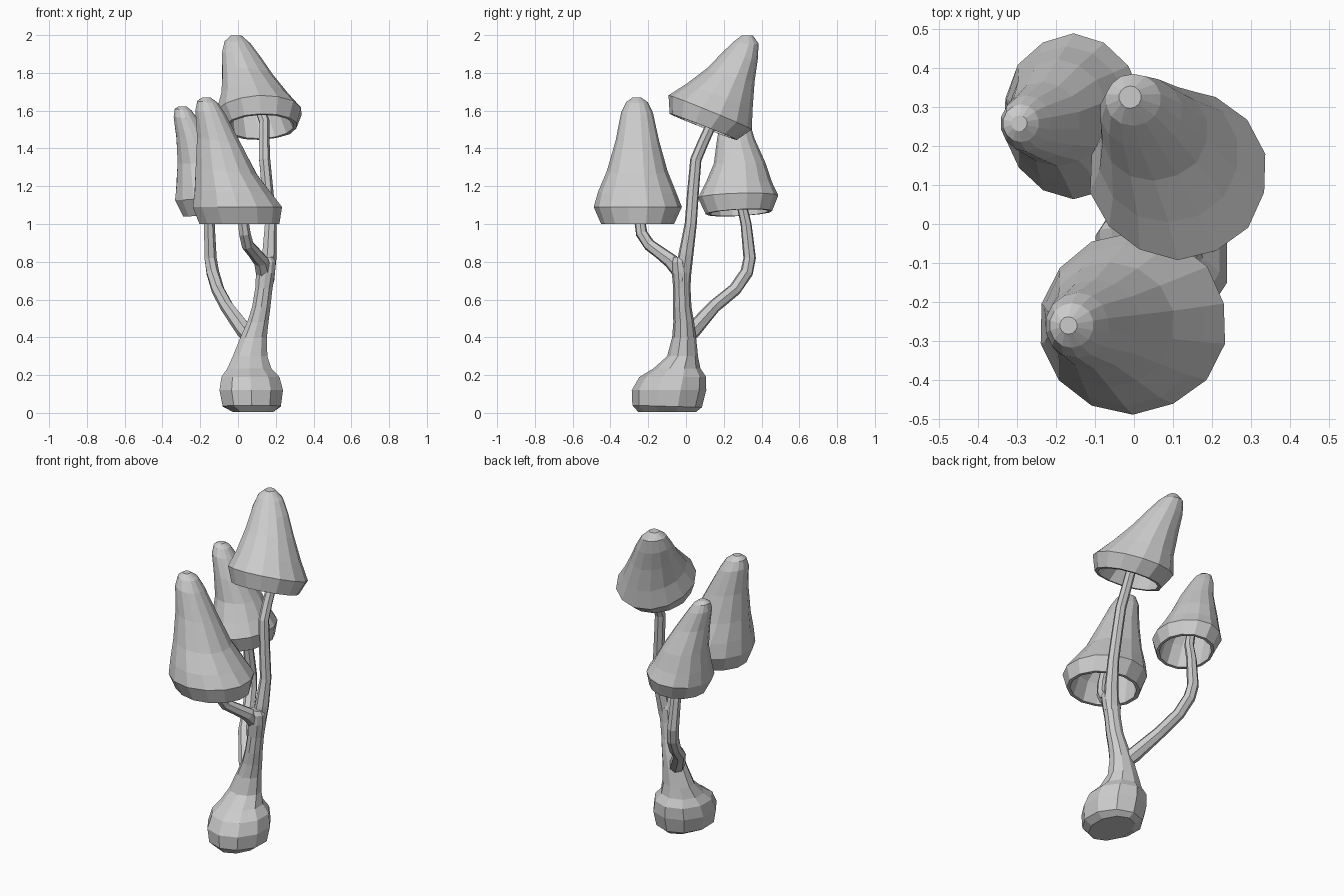
import bpy, bmesh, math, random
from mathutils import Vector

random.seed(4)
grey = bpy.data.materials.new("plain grey")
grey.diffuse_color = (0.6, 0.6, 0.6, 1)


def loft(name, rings):
    """Skin a list of equal-length point rings, closing both ends."""
    bm = bmesh.new()
    rows = [[bm.verts.new(p) for p in r] for r in rings]
    n = len(rows[0])
    for a, b in zip(rows, rows[1:]):
        for i in range(n):
            j = (i + 1) % n
            bm.faces.new((a[i], a[j], b[j], b[i]))
    bm.faces.new(rows[0][::-1])
    bm.faces.new(rows[-1])
    bmesh.ops.recalc_face_normals(bm, faces=bm.faces)
    me = bpy.data.meshes.new(name)
    bm.to_mesh(me)
    bm.free()
    me.materials.append(grey)
    ob = bpy.data.objects.new(name, me)
    bpy.context.collection.objects.link(ob)
    return ob


def ring(cx, cy, cz, rx, ry, sy=0, sx=0, n=14, jit=None):
    """Ellipse seen from above, tilted by slopes in x and y."""
    pts = []
    for i in range(n):
        a = 2 * math.pi * (i + 0.5) / n
        k = 1.022 * (1 + (jit[i] if jit else 0))
        dx, dy = rx * k * math.cos(a), ry * k * math.sin(a)
        pts.append(Vector((cx + dx, cy + dy, cz + sx * dx + sy * dy)))
    return pts


def cap(name, spec):
    """Hollow bell: inner surface, lip, then outer surface up to the tip."""
    jits = [[random.uniform(-0.015, 0.015) for _ in range(14)] for _ in spec]
    outer = [ring(*s, jit=j) for s, j in zip(spec, jits)]
    inner = []
    for k, f in ((4, 0.6), (3, 0.76), (2, 0.84), (0, 0.9)):
        x, y, z, rx, ry, sy, sx = spec[k]
        drop = 0.03 if k else 0
        inner.append(ring(x, y, z - drop, rx * f, ry * f, sy, sx))
    loft(name, inner + outer)


def tube(name, path, n=7):
    """Branch following a path of (x, y, z, radius)."""
    P = [Vector(p[:3]) for p in path]
    rings = []
    for i, p in enumerate(P):
        t = (P[min(i + 1, len(P) - 1)] - P[max(i - 1, 0)]).normalized()
        v = t.cross(Vector((1, 0, 0))).normalized()
        u = v.cross(t)
        r = path[i][3] * 1.06
        rings.append([p + r * (math.cos(2 * math.pi * k / n) * u + math.sin(2 * math.pi * k / n) * v)
                      for k in range(n)])
    loft(name, rings)


# bulbous foot and main trunk
loft("foot_and_trunk", [ring(*s, n=10) for s in (
    (0.08, -0.10, 0.005, 0.11, 0.15),
    (0.073, -0.10, 0.035, 0.158, 0.18, -0.03),
    (0.07, -0.09, 0.12, 0.173, 0.193),
    (0.066, -0.07, 0.19, 0.158, 0.173),
    (0.06, -0.048, 0.235, 0.12, 0.122),
    (0.064, -0.018, 0.30, 0.094, 0.08),
    (0.083, -0.01, 0.40, 0.072, 0.062),
    (0.105, -0.012, 0.48, 0.058, 0.054),
    (0.123, -0.02, 0.56, 0.05, 0.048),
    (0.137, -0.022, 0.66, 0.047, 0.045),
    (0.146, -0.024, 0.74, 0.052, 0.05),
    (0.148, -0.033, 0.80, 0.052, 0.042),
    (0.15, -0.035, 0.825, 0.035, 0.03))])

# three branching stems
tube("front_stem", [(0.14, -0.01, 0.72, 0.042), (0.122, -0.08, 0.805, 0.038),
                    (0.085, -0.14, 0.85, 0.033), (0.05, -0.195, 0.89, 0.031),
                    (0.035, -0.235, 0.95, 0.03), (0.025, -0.245, 1.02, 0.028),
                    (-0.07, -0.25, 1.42, 0.025)])
tube("tall_stem", [(0.147, -0.02, 0.70, 0.042), (0.165, 0.0, 0.84, 0.038),
                   (0.172, 0.025, 1.0, 0.031), (0.155, 0.038, 1.18, 0.03),
                   (0.14, 0.052, 1.34, 0.029), (0.138, 0.09, 1.43, 0.028),
                   (0.14, 0.14, 1.54, 0.027), (0.06, 0.23, 1.77, 0.025)])
tube("back_stem", [(0.085, -0.015, 0.37, 0.03), (0.035, 0.035, 0.435, 0.042),
                   (-0.06, 0.15, 0.565, 0.034), (-0.108, 0.26, 0.655, 0.033),
                   (-0.135, 0.322, 0.745, 0.033), (-0.147, 0.337, 0.82, 0.032),
                   (-0.153, 0.318, 1.0, 0.028), (-0.155, 0.295, 1.1, 0.026),
                   (-0.22, 0.272, 1.4, 0.022)])

# caps: rings of centre x, y, z, radius x, y, slope along y, slope along x
cap("front_cap", [
    (0.01, -0.255, 1.0, 0.212, 0.19, 0, 0),
    (-0.003, -0.255, 1.09, 0.236, 0.226, 0, 0),
    (-0.025, -0.257, 1.17, 0.205, 0.202, 0, -0.05),
    (-0.062, -0.258, 1.28, 0.162, 0.158, 0, -0.1),
    (-0.10, -0.258, 1.44, 0.117, 0.114, 0, -0.15),
    (-0.145, -0.26, 1.59, 0.08, 0.083, 0, -0.15),
    (-0.16, -0.26, 1.645, 0.056, 0.056, 0, -0.1),
    (-0.168, -0.26, 1.67, 0.022, 0.022, 0, 0)])
cap("tall_cap", [
    (0.12, 0.09, 1.515, 0.19, 0.175, -0.39, 0.03),
    (0.112, 0.13, 1.59, 0.223, 0.215, -0.41, 0.03),
    (0.088, 0.178, 1.68, 0.175, 0.17, -0.37, 0),
    (0.052, 0.237, 1.79, 0.135, 0.123, -0.27, -0.05),
    (0.018, 0.287, 1.89, 0.103, 0.092, -0.18, -0.08),
    (-0.002, 0.318, 1.96, 0.07, 0.065, -0.08, -0.08),
    (-0.01, 0.325, 1.998, 0.028, 0.028, 0, 0)])
cap("back_cap", [
    (-0.14, 0.28, 1.06, 0.15, 0.172, 0.05, 0.12),
    (-0.155, 0.275, 1.145, 0.177, 0.207, 0.03, 0.1),
    (-0.173, 0.28, 1.22, 0.154, 0.172, 0, 0.05),
    (-0.195, 0.284, 1.32, 0.124, 0.134, 0, 0),
    (-0.233, 0.265, 1.45, 0.093, 0.098, 0, -0.1),
    (-0.276, 0.258, 1.56, 0.064, 0.07, 0, -0.1),
    (-0.29, 0.258, 1.605, 0.045, 0.047, 0, -0.1),
    (-0.294, 0.258, 1.623, 0.02, 0.02, 0, 0)])
